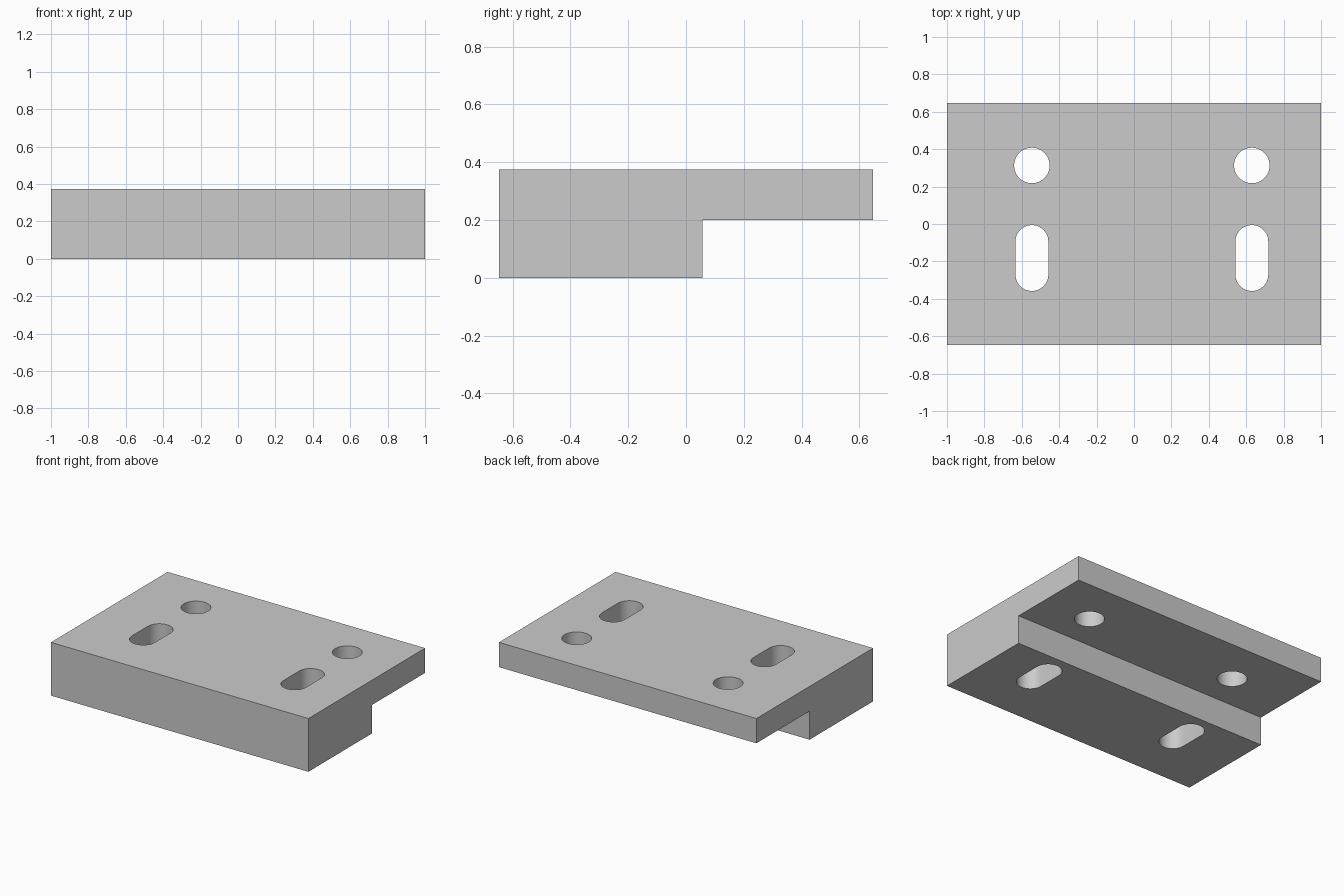
import bpy
import bmesh
import math

cube = bpy.data.objects.get("Cube")
if cube:
    bpy.data.objects.remove(cube, do_unlink=True)

HEIGHT = 0.374

steel = bpy.data.materials.new("light grey metal")
steel.use_nodes = True
GREY = (0.6, 0.6, 0.6, 1.0)
steel.diffuse_color = GREY
steel.node_tree.nodes["Principled BSDF"].inputs["Base Color"].default_value = GREY


def prism(name, outline, offset):
    """Extrude a closed 3D outline along an offset into a solid object."""
    bm = bmesh.new()
    face = bm.faces.new([bm.verts.new(p) for p in outline])
    result = bmesh.ops.extrude_face_region(bm, geom=[face], use_keep_orig=True)
    moved = [g for g in result["geom"] if isinstance(g, bmesh.types.BMVert)]
    bmesh.ops.translate(bm, verts=moved, vec=offset)
    bmesh.ops.recalc_face_normals(bm, faces=bm.faces)
    mesh = bpy.data.meshes.new(name)
    bm.to_mesh(mesh)
    bm.free()
    mesh.materials.append(steel)
    obj = bpy.data.objects.new(name, mesh)
    bpy.context.collection.objects.link(obj)
    return obj


def rounded_slot(x, y_low, y_high, radius, steps=24):
    """Outline of a slot along y; equal ends give a circle."""
    points = []
    for centre, start in ((y_high, 0), (y_low, math.pi)):
        last = steps + 1 if y_high > y_low else steps
        for i in range(last):
            a = start + math.pi * i / steps
            points.append((x + radius * math.cos(a),
                           centre + radius * math.sin(a), -0.1))
    return points


# Stepped plate: thick at the front, thin ledge at the back
profile = [(-0.647, 0), (0.057, 0), (0.057, 0.2),
           (0.647, 0.2), (0.647, HEIGHT), (-0.647, HEIGHT)]
plate = prism("stepped_plate", [(-1, y, z) for y, z in profile], (2, 0, 0))

# Round holes in the ledge and slots in the thick part
cutters = []
for side, x in (("right", -0.546), ("left", 0.63)):
    for kind, low, high, radius in (("hole", 0.313, 0.313, 0.095),
                                    ("slot", -0.27, -0.094, 0.088)):
        cutter = prism(f"{side}_{kind}_cutter",
                       rounded_slot(x, low, high, radius),
                       (0, 0, HEIGHT + 0.2))
        cut = plate.modifiers.new(f"{side} {kind}", "BOOLEAN")
        cut.operation = "DIFFERENCE"
        cut.solver = "EXACT"
        cut.object = cutter
        cutters.append(cutter)

# Apply the cuts and discard the cutters
bpy.context.view_layer.objects.active = plate
plate.select_set(True)
for modifier in list(plate.modifiers):
    bpy.ops.object.modifier_apply(modifier=modifier.name)
for cutter in cutters:
    bpy.data.objects.remove(cutter, do_unlink=True)

# Smooth hole walls, crisp plate edges
bpy.ops.object.shade_smooth_by_angle(angle=math.radians(30))
